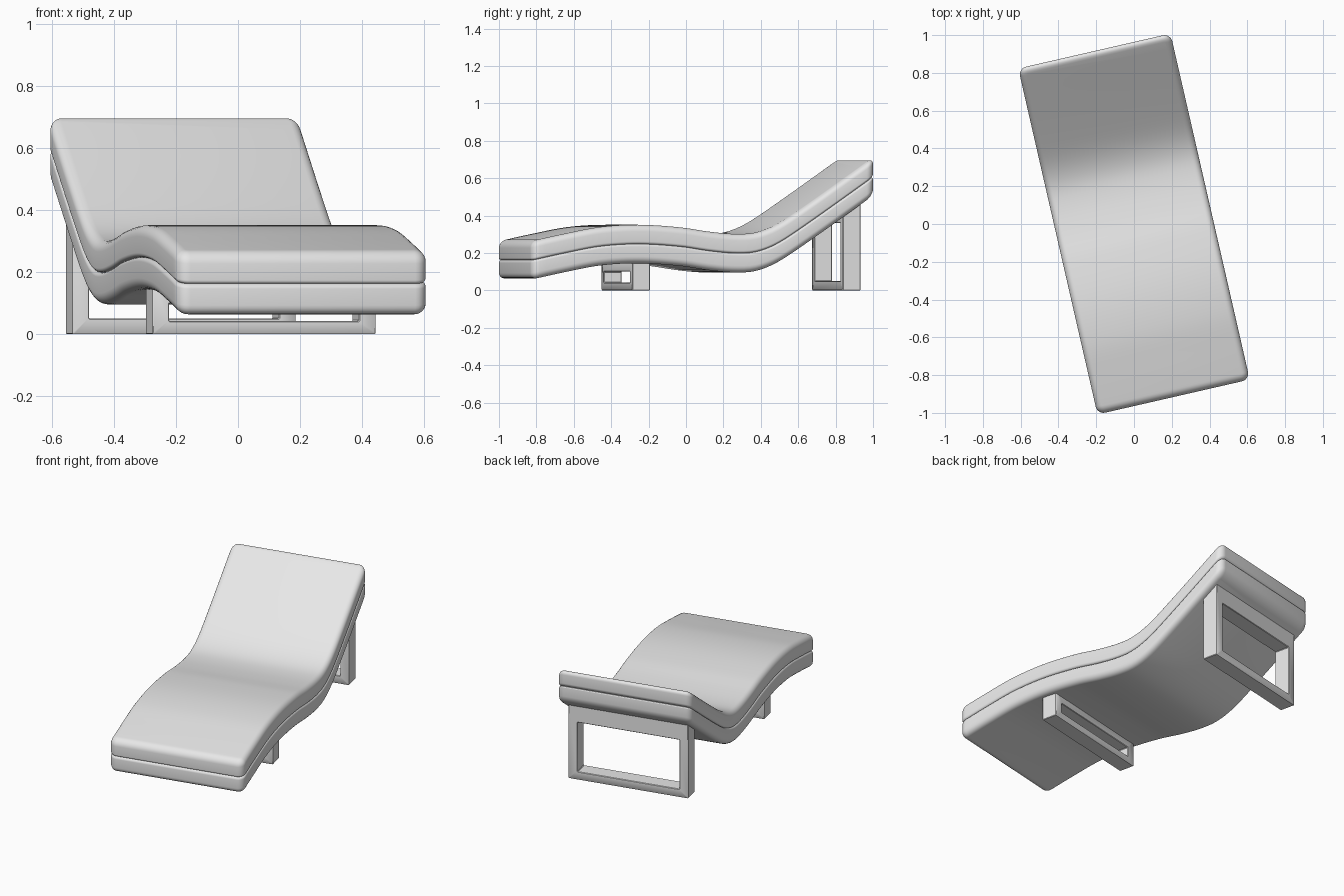
import bpy, bmesh, math
from mathutils import Matrix, Vector

cube = bpy.data.objects.get("Cube")
if cube:
    bpy.data.objects.remove(cube, do_unlink=True)

YAW = math.radians(12.9)      # the lounger stands turned on the floor
LENGTH, WIDTH = 1.879, 0.827
THICK = 0.103                 # each of the two cushion layers

# Height of the seam between the layers, along the length
WAVE = [(-0.94, 0.16), (-0.75, 0.201), (-0.56, 0.236), (-0.35, 0.248),
        (-0.12, 0.234), (0.04, 0.211), (0.18, 0.199), (0.29, 0.206),
        (0.40, 0.246), (0.54, 0.333), (0.94, 0.61)]


def seam(y):
    """Smooth curve through the wave points (cubic Hermite)."""
    def slope(k):
        a, b = WAVE[max(k - 1, 0)], WAVE[min(k + 1, len(WAVE) - 1)]
        return (b[1] - a[1]) / (b[0] - a[0])
    i = 0
    while i < len(WAVE) - 2 and y > WAVE[i + 1][0]:
        i += 1
    (y0, z0), (y1, z1) = WAVE[i], WAVE[i + 1]
    h = y1 - y0
    t = min(max((y - y0) / h, 0), 1)
    s = 1 - t
    return (z0 * (1 + 2 * t) * s * s + z1 * (3 - 2 * t) * t * t
            + h * slope(i) * t * s * s - h * slope(i + 1) * t * t * s)


grey = bpy.data.materials.new("light grey")
grey.use_nodes = True
grey.diffuse_color = (0.8, 0.8, 0.8, 1)
grey.node_tree.nodes["Principled BSDF"].inputs["Base Color"].default_value = (0.8, 0.8, 0.8, 1)


def finish(bm, name):
    bmesh.ops.recalc_face_normals(bm, faces=bm.faces)
    mesh = bpy.data.meshes.new(name)
    bm.to_mesh(mesh)
    bm.free()
    mesh.materials.append(grey)
    obj = bpy.data.objects.new(name, mesh)
    bpy.context.collection.objects.link(obj)
    obj.rotation_euler.z = YAW
    bpy.ops.object.select_all(action='DESELECT')
    obj.select_set(True)
    bpy.context.view_layer.objects.active = obj
    bpy.ops.object.shade_smooth_by_angle(angle=math.radians(35))
    return obj


def bevel(bm, edges, radius, segments):
    bmesh.ops.bevel(bm, geom=edges, offset=radius, offset_type='OFFSET',
                    segments=segments, profile=0.5, affect='EDGES')


def cushion(name, z0, z1, low_radius, high_radius):
    """Rounded slab, sliced across and then bent to the wave."""
    bm = bmesh.new()
    bmesh.ops.create_cube(bm, size=1, matrix=Matrix.Translation((0, 0, (z0 + z1) / 2))
                          @ Matrix.Diagonal((WIDTH, LENGTH, z1 - z0, 1)))
    bevel(bm, [e for e in bm.edges if abs(e.verts[0].co.z - e.verts[1].co.z) > 0.05], 0.042, 6)
    for z, radius in ((z0, low_radius), (z1, high_radius)):
        rim = [e for e in bm.edges if all(abs(v.co.z - z) < 1e-5 for v in e.verts)]
        bevel(bm, rim, radius, 6)
    cuts = 56
    for i in range(1, cuts):
        y = (i / cuts - 0.5) * (LENGTH - 0.09)
        bmesh.ops.bisect_plane(bm, geom=bm.verts[:] + bm.edges[:] + bm.faces[:], dist=1e-5,
                               plane_co=Vector((0, y, 0)), plane_no=Vector((0, 1, 0)))
    for v in bm.verts:
        v.co.z += seam(v.co.y)
    return finish(bm, name)


cushion("lower_cushion", -THICK, 0, 0.036, 0.014)
cushion("upper_cushion", 0, THICK, 0.014, 0.036)


def leg_frame(name, y, bar_top, opening_top):
    """Rectangular loop whose top follows the cushion underside."""
    half, depth, post = 0.3685, 0.098, 0.055
    bm = bmesh.new()
    inner = half - post
    outer_loop = [(-half, 0), (half, 0), (half, None), (-half, None)]
    inner_loop = [(-inner, bar_top), (inner, bar_top), (inner, opening_top), (-inner, opening_top)]
    rings = []
    for side in (-1, 1):
        yy = y + side * depth / 2
        for loop in (outer_loop, inner_loop):
            rings.append([bm.verts.new((x, yy, seam(yy) - 0.08 if z is None else z))
                          for x, z in loop])
    front_out, front_in, back_out, back_in = rings
    for a, b in ((front_out, front_in), (front_in, back_in),
                 (back_in, back_out), (back_out, front_out)):
        for i in range(4):
            j = (i + 1) % 4
            bm.faces.new((a[i], a[j], b[j], b[i]))
    bmesh.ops.recalc_face_normals(bm, faces=bm.faces)
    bevel(bm, bm.edges[:], 0.003, 1)
    return finish(bm, name)


leg_frame("front_leg_frame", -0.33, 0.042, 0.10)
leg_frame("rear_leg_frame", 0.825, 0.05, 0.36)
